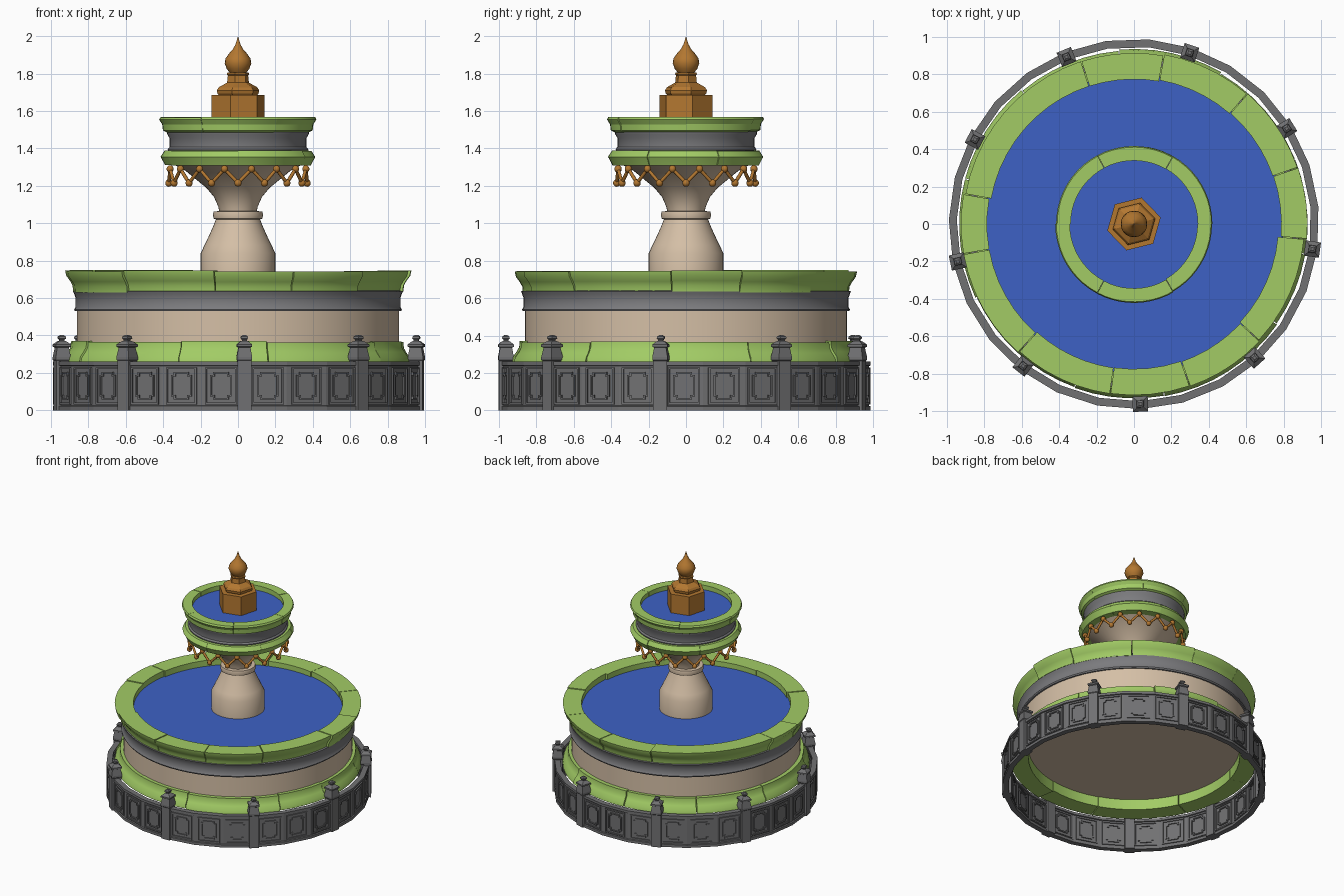
import bpy, bmesh, math, random
from mathutils import Matrix, Vector

if "Cube" in bpy.data.objects:
    bpy.data.objects.remove(bpy.data.objects["Cube"])

random.seed(4)
TAU = math.tau


def material(name, rgb):
    m = bpy.data.materials.new(name)
    m.diffuse_color = (*rgb, 1)
    m.use_nodes = True
    m.node_tree.nodes["Principled BSDF"].inputs["Base Color"].default_value = m.diffuse_color
    return m


GREEN = material("mossy green", (0.36, 0.60, 0.13))
BLUE = material("water blue", (0.048, 0.12, 0.56))
BEIGE = material("sandstone beige", (0.66, 0.52, 0.38))
GREY = material("band grey", (0.20, 0.20, 0.21))
DARK = material("fence grey", (0.165, 0.165, 0.17))
GOLD = material("bronze gold", (0.45, 0.185, 0.03))


def finish(bm, name, mat, smooth=35):
    bmesh.ops.remove_doubles(bm, verts=bm.verts, dist=1e-5)
    bmesh.ops.recalc_face_normals(bm, faces=bm.faces)
    me = bpy.data.meshes.new(name)
    bm.to_mesh(me)
    bm.free()
    me.materials.append(mat)
    ob = bpy.data.objects.new(name, me)
    bpy.context.collection.objects.link(ob)
    if smooth:
        bpy.context.view_layer.objects.active = ob
        ob.select_set(True)
        bpy.ops.object.shade_smooth_by_angle(angle=math.radians(smooth))
        ob.select_set(False)
    return ob


def sweep(bm, profile, n, a0=0.0, a1=TAU, closed=False):
    """Revolve (radius, z) points about z; a closed partial sweep gets end caps."""
    full = abs(a1 - a0 - TAU) < 1e-6
    rows = []
    for i in range(n if full else n + 1):
        a = a0 + (a1 - a0) * i / n
        rows.append([bm.verts.new((r * math.cos(a), r * math.sin(a), z)) for r, z in profile])
    m = len(profile)
    for i in range(n):
        p, q = rows[i], rows[(i + 1) % len(rows)]
        for j in range(m if closed else m - 1):
            k = (j + 1) % m
            if profile[j][0] < 1e-6:
                bm.faces.new((p[j], p[k], q[k]))
            elif profile[k][0] < 1e-6:
                bm.faces.new((p[j], p[k], q[j]))
            else:
                bm.faces.new((p[j], p[k], q[k], q[j]))
    if closed and not full:
        bm.faces.new(rows[0])
        bm.faces.new(rows[-1][::-1])


def lathe(name, profile, mat, n=64, closed=False, a0=0.0, smooth=35):
    bm = bmesh.new()
    sweep(bm, profile, n, a0, a0 + TAU, closed)
    return finish(bm, name, mat, smooth)


def stone_ring(name, profile, joints, jitter):
    """Ring of separate, slightly uneven blocks between joint angles (degrees)."""
    bm = bmesh.new()
    for a, b in zip(joints, joints[1:] + [joints[0] + 360]):
        dr, dz = random.uniform(-jitter, jitter), random.uniform(-jitter, jitter) * 0.5
        pts = [(r + dr, z + dz) for r, z in profile]
        sweep(bm, pts, max(3, round((b - a) / 6)), math.radians(a + 0.15), math.radians(b - 0.15), True)
    return finish(bm, name, GREEN, 25)


def disc(name, r, z, mat):
    return lathe(name, [(0, z), (r, z)], mat)


def prism(bm, sections, mat4):
    """Square stack of (half width, z), placed by a matrix."""
    rows = [[bm.verts.new(mat4 @ Vector((sx * h, sy * h, z))) for sx, sy in
             ((-1, -1), (1, -1), (1, 1), (-1, 1))] for h, z in sections]
    for p, q in zip(rows, rows[1:]):
        for j in range(4):
            k = (j + 1) % 4
            bm.faces.new((p[j], p[k], q[k], q[j]))
    bm.faces.new(rows[0][::-1])
    bm.faces.new(rows[-1])


def frame(bm, outer, inner, r0, r1, ang):
    """Flat frame between two outlines (sideways, z), from radius r0 to r1."""
    rot = Matrix.Rotation(ang, 4, 'Z')
    def loop(pts, r):
        return [bm.verts.new(rot @ Vector((r, x, z))) for x, z in pts]
    loops = [loop(outer, r0), loop(outer, r1), loop(inner, r1), loop(inner, r0)]
    n = len(outer)
    for p, q in zip(loops, loops[1:] + loops[:1]):
        for j in range(n):
            k = (j + 1) % n
            bm.faces.new((p[j], p[k], q[k], q[j]))


def rect(w, h, zc):
    return [(-w, zc - h), (w, zc - h), (w, zc + h), (-w, zc + h)]


def notched(w, h, zc, c):
    return [(-w + c, zc - h), (w - c, zc - h), (w - c, zc - h + c), (w, zc - h + c),
            (w, zc + h - c), (w - c, zc + h - c), (w - c, zc + h), (-w + c, zc + h),
            (-w + c, zc + h - c), (-w, zc + h - c), (-w, zc - h + c), (-w + c, zc - h + c)]


# Fence: 27 flat panels with rails, frames on both faces
POST0 = math.radians(-88)
lathe("fence_wall", [(0.948, 0), (0.99, 0), (0.99, 0.022), (0.981, 0.025), (0.981, 0.237), (0.99, 0.24),
                     (0.99, 0.26), (0.948, 0.26), (0.948, 0.24), (0.957, 0.237), (0.957, 0.025),
                     (0.948, 0.022)], DARK, 27, True, POST0, 0)
bm = bmesh.new()
ZC = 0.131
for i in range(27):
    a = POST0 + TAU * (i + 0.5) / 27
    side = (-0.012, 0, 0.012)[2 - i % 3] * -1       # panels keep clear of the posts
    shift = lambda pts: [(x - side, z) for x, z in pts]
    frame(bm, shift(rect(0.086, 0.099, ZC)), shift(rect(0.076, 0.089, ZC)), 0.943, 0.983, a)
    frame(bm, shift(notched(0.058, 0.074, ZC, 0.016)), shift(notched(0.049, 0.065, ZC, 0.016)), 0.942, 0.983, a)
finish(bm, "fence_panel_frames", DARK, 0)

# Fence posts with stepped caps and knobs
bm = bmesh.new()
for i in range(9):
    place = Matrix.Rotation(POST0 + TAU * i / 9, 4, 'Z') @ Matrix.Translation((0.963, 0, 0))
    prism(bm, [(0.037, 0), (0.037, 0.265), (0.041, 0.27), (0.041, 0.285), (0.032, 0.335), (0.041, 0.34),
               (0.041, 0.352), (0.022, 0.368), (0.013, 0.371), (0.013, 0.377), (0.020, 0.385),
               (0.018, 0.395), (0.008, 0.402)], place)
finish(bm, "fence_posts", DARK, 0)

# Lower basin: wall with floor, grey moulding, two block rings, water
lathe("basin_wall", [(0, 0.34), (0.86, 0.34), (0.86, 0.56)], BEIGE, 72)
lathe("basin_band", [(0.85, 0.53), (0.872, 0.53), (0.876, 0.54), (0.868, 0.552), (0.868, 0.60),
                     (0.876, 0.622), (0.882, 0.636), (0.85, 0.645)], GREY, 72)
rim = [(0.78, 0.745), (0.92, 0.745), (0.914, 0.717), (0.894, 0.69), (0.88, 0.665), (0.877, 0.633), (0.78, 0.633)]
stone_ring("basin_rim", rim, [-98, -71, -43, -5, 19, 49, 80, 108, 170, 190, 228], 0.009)
foot = [(r + 0.008, 1.0 - z) for r, z in rim]
stone_ring("basin_foot_ring", foot, [-110, -80, -35, -10, 22, 60, 95, 130, 165, 205], 0.009)
disc("basin_water", 0.80, 0.70, BLUE)

# Column with collar and flared bowl
lathe("column", [(0.2, 0.69), (0.2, 0.84), (0.178, 0.885), (0.152, 0.94), (0.132, 0.985), (0.118, 1.02),
                 (0.13, 1.025), (0.134, 1.045), (0.13, 1.063), (0.1, 1.065), (0.106, 1.09), (0.128, 1.14),
                 (0.17, 1.19), (0.225, 1.235), (0.28, 1.28), (0.345, 1.315), (0.0, 1.315)], BEIGE, 40)

# Bronze zigzag garland of beads and links
bm = bmesh.new()
N = 32
beads = [Vector((0.37 * math.cos(TAU * i / N), 0.37 * math.sin(TAU * i / N), (1.215, 1.29)[i % 2]))
         for i in range(N)]
for p, q in zip(beads, beads[1:] + beads[:1]):
    bmesh.ops.create_uvsphere(bm, u_segments=10, v_segments=7, radius=0.02, matrix=Matrix.Translation(p))
    d = q - p
    bmesh.ops.create_cone(bm, cap_ends=False, segments=8, radius1=0.0095, radius2=0.0095, depth=d.length,
                          matrix=Matrix.Translation((p + q) / 2) @ d.to_track_quat('Z', 'Y').to_matrix().to_4x4())
finish(bm, "bead_garland", GOLD, 50)

# Upper basin: block ring, grey moulding, rim, water
stone_ring("upper_lower_ring", [(0.33, 1.31), (0.392, 1.31), (0.402, 1.33), (0.416, 1.355), (0.395, 1.388),
                                (0.33, 1.39)], [-90, -30, 25, 80, 140, 205], 0.004)
lathe("upper_band", [(0.35, 1.385), (0.374, 1.388), (0.376, 1.397), (0.366, 1.408), (0.366, 1.455),
                     (0.378, 1.475), (0.38, 1.49), (0.35, 1.495)], GREY, 56)
stone_ring("upper_rim", [(0.34, 1.568), (0.412, 1.568), (0.418, 1.555), (0.402, 1.53), (0.398, 1.497),
                         (0.375, 1.486), (0.34, 1.486)], [-118, -60, 0, 60, 118, 180], 0.004)
disc("upper_water", 0.35, 1.53, BLUE)

# Finial: hexagonal base and tiers, round onion tip
HEX = math.radians(14)
lathe("finial_base", [(0.147, 1.51), (0.147, 1.685), (0, 1.685)], GOLD, 6, a0=HEX, smooth=0)
lathe("finial_tiers", [(0.1, 1.68), (0.113, 1.693), (0.117, 1.71), (0.106, 1.727), (0.078, 1.742),
                       (0.06, 1.752), (0.056, 1.79), (0.062, 1.797), (0.058, 1.805), (0, 1.805)],
      GOLD, 6, a0=HEX, smooth=0)
lathe("finial_onion", [(0.04, 1.80), (0.06, 1.825), (0.071, 1.855), (0.067, 1.88), (0.05, 1.905),
                       (0.028, 1.93), (0.014, 1.955), (0.006, 1.98), (0, 2.0)], GOLD, 20)
